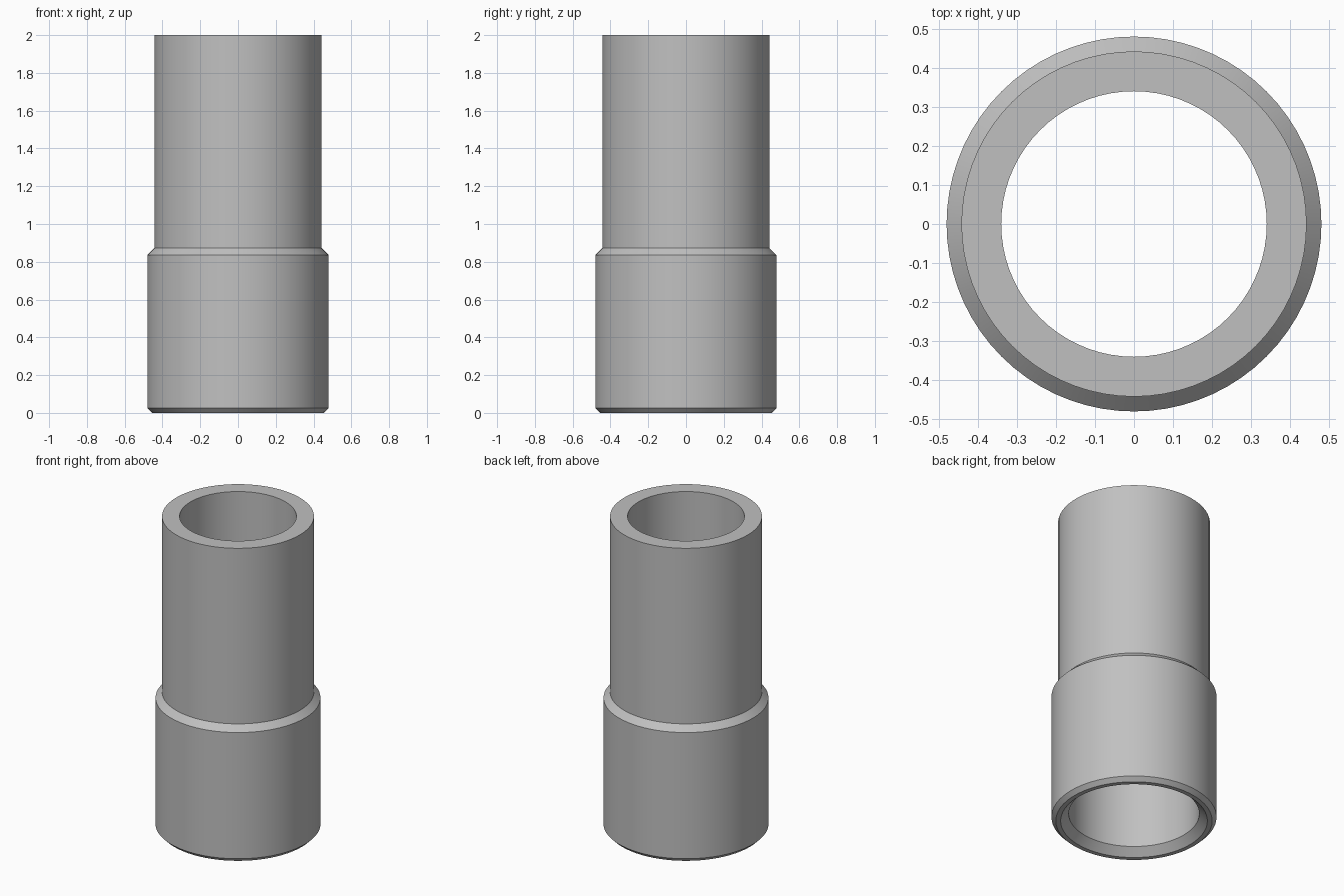
import bpy, bmesh, math
from mathutils import Matrix, Vector

cube = bpy.data.objects.get("Cube")
if cube:
    bpy.data.objects.remove(cube, do_unlink=True)

grey = bpy.data.materials.new("plain_grey")
grey.use_nodes = True
color = (0.53, 0.53, 0.53, 1)
grey.diffuse_color = color
grey.node_tree.nodes["Principled BSDF"].inputs["Base Color"].default_value = color


def lathe(name, profile, sides=72):
    """Spin a closed (radius, height) profile around z."""
    bm = bmesh.new()
    verts = [bm.verts.new((0, r, z)) for r, z in profile]
    edges = [bm.edges.new((a, b)) for a, b in zip(verts, verts[1:] + verts[:1])]
    bmesh.ops.spin(bm, geom=verts + edges, cent=(0, 0, 0), axis=(0, 0, 1),
                   angle=math.tau, steps=sides, use_merge=True)
    bmesh.ops.remove_doubles(bm, verts=bm.verts, dist=0.0001)
    bmesh.ops.recalc_face_normals(bm, faces=bm.faces)
    mesh = bpy.data.meshes.new(name)
    bm.to_mesh(mesh)
    bm.free()
    obj = bpy.data.objects.new(name, mesh)
    bpy.context.collection.objects.link(obj)
    mesh.materials.append(grey)
    bpy.ops.object.select_all(action="DESELECT")
    obj.select_set(True)
    bpy.context.view_layer.objects.active = obj
    bpy.ops.object.shade_smooth_by_angle(angle=math.radians(30))
    return obj


# Wide socket below, narrow pipe above, one even wall throughout
outside = [(0.455, 0), (0.48, 0.025), (0.48, 0.835), (0.442, 0.873), (0.442, 2)]
inside = [(0.34, 2), (0.34, 0.835), (0.38, 0.795), (0.38, 0.047), (0.427, 0)]
lathe("stepped_sleeve", outside + inside)
